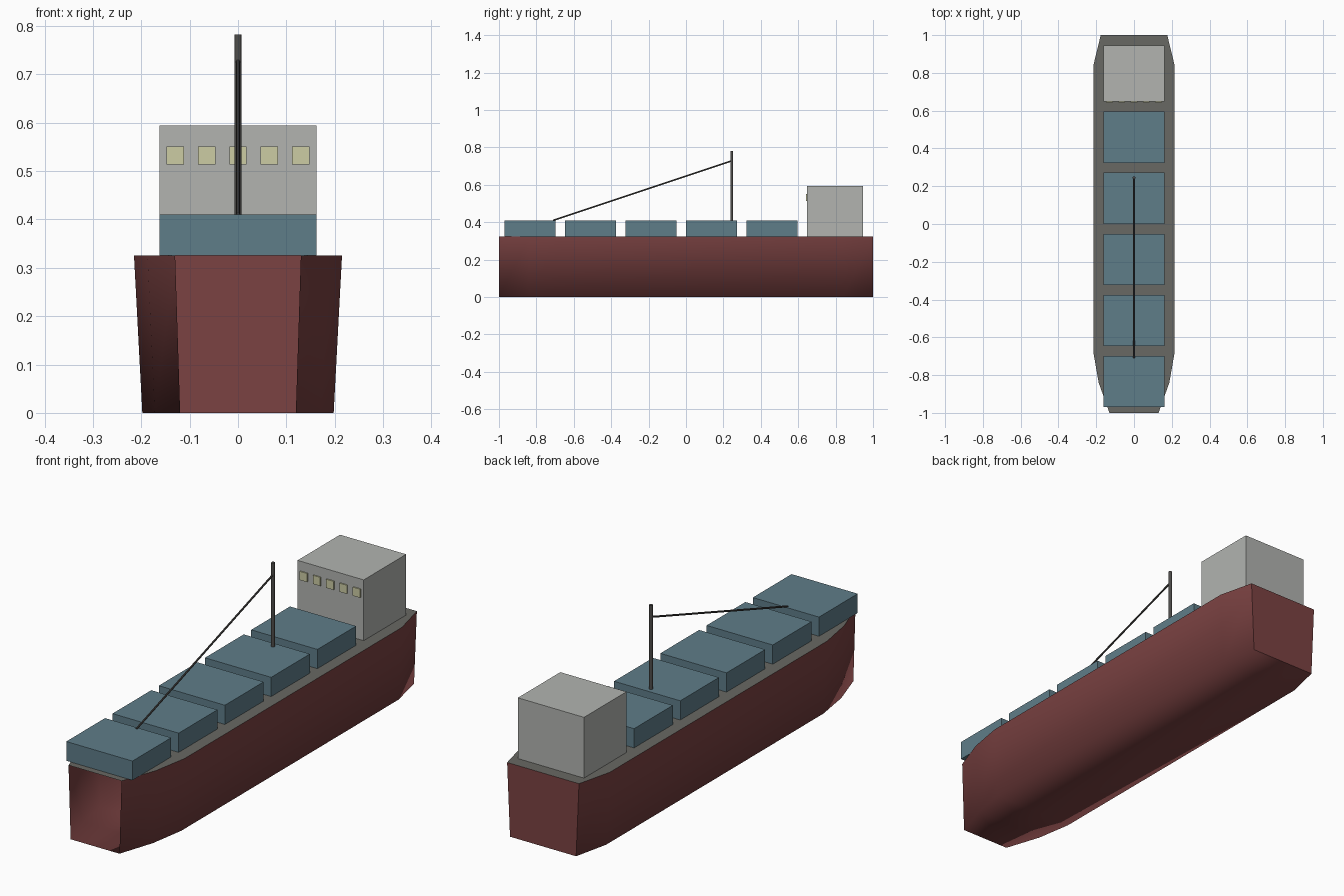
import bpy, bmesh, math
from mathutils import Vector

if "Cube" in bpy.data.objects:
    bpy.data.objects.remove(bpy.data.objects["Cube"])


def material(name, rgb):
    m = bpy.data.materials.new(name)
    lin = [(c / 255 / 12.92) if c < 11 else ((c / 255 + 0.055) / 1.055) ** 2.4 for c in rgb]
    m.diffuse_color = (*lin, 1)
    m.use_nodes = True
    m.node_tree.nodes["Principled BSDF"].inputs["Base Color"].default_value = m.diffuse_color
    return m


HULL_RED = material("hull red", (123, 66, 66))
DECK_GREY = material("deck grey", (104, 104, 99))
CARGO_BLUE = material("cargo blue", (95, 125, 137))
HOUSE_GREY = material("house grey", (178, 180, 176))
WINDOW_YELLOW = material("window yellow", (204, 204, 164))
RIG_GREY = material("rigging grey", (78, 76, 74))

DECK_Z = 0.325
# Hull stations from bow to stern: (y, half width at deck)
STATIONS = [(-1, 0.13), (-0.84, 0.187), (-0.68, 0.215), (0.84, 0.215), (1, 0.176)]


def finish(name, bm, mat):
    me = bpy.data.meshes.new(name)
    bm.to_mesh(me)
    bm.free()
    me.materials.append(mat)
    ob = bpy.data.objects.new(name, me)
    bpy.context.collection.objects.link(ob)
    return ob


def box(name, x, y, z, mat):
    """Box from (min, max) ranges on each axis."""
    bm = bmesh.new()
    bmesh.ops.create_cube(bm, size=1)
    for v in bm.verts:
        v.co = [r[0] + (c + 0.5) * (r[1] - r[0]) for c, r in zip(v.co, (x, y, z))]
    return finish(name, bm, mat)


def rod(name, a, b, radius, sides, mat):
    """Straight round bar between two points."""
    a, b = Vector(a), Vector(b)
    bm = bmesh.new()
    bmesh.ops.create_cone(bm, cap_ends=True, segments=sides, radius1=radius,
                          radius2=radius, depth=(b - a).length)
    turn = (b - a).to_track_quat('Z', 'Y').to_matrix()
    for v in bm.verts:
        v.co = turn @ v.co + (a + b) / 2
    return finish(name, bm, mat)


# Hull shell: smooth sides and bottom, open at the bow, flat transom at the stern
bm = bmesh.new()
rings = []
for y, w in STATIONS:
    rings.append([bm.verts.new(p) for p in ((-w, y, DECK_Z), (-w * 0.92, y, 0),
                                            (w * 0.92, y, 0), (w, y, DECK_Z))])
for r, s in zip(rings, rings[1:]):
    for i in range(3):
        bm.faces.new((r[i], r[i + 1], s[i + 1], s[i])).smooth = True
bm.faces.new(rings[-1])
bmesh.ops.recalc_face_normals(bm, faces=bm.faces)
# Keep the shell facing outward
bm.faces.ensure_lookup_table()
bm.normal_update()
if bm.faces[1].normal.z > 0:
    bmesh.ops.reverse_faces(bm, faces=bm.faces)
finish("hull", bm, HULL_RED)

# Deck
bm = bmesh.new()
outline = [(w, y) for y, w in STATIONS] + [(-w, y) for y, w in reversed(STATIONS)]
bm.faces.new([bm.verts.new((x, y, DECK_Z)) for x, y in outline])
finish("deck", bm, DECK_GREY)

# Cargo blocks
for i in range(5):
    y = -0.97 + i * 0.3235
    box(f"cargo_block_{i + 1}", (-0.162, 0.162), (y, y + 0.271), (DECK_Z, 0.41), CARGO_BLUE)

# Deckhouse with a row of windows
box("deckhouse", (-0.162, 0.162), (0.648, 0.945), (DECK_Z, 0.594), HOUSE_GREY)
for i in range(5):
    x = (i - 2) * 0.065
    box(f"window_{i + 1}", (x - 0.018, x + 0.018), (0.6425, 0.65), (0.513, 0.551), WINDOW_YELLOW)

# Mast and boom
rod("mast", (0, 0.245, 0.40), (0, 0.245, 0.782), 0.0075, 12, RIG_GREY)
rod("boom", (0, 0.245, 0.728), (0, -0.71, 0.41), 0.0042, 8, RIG_GREY)
